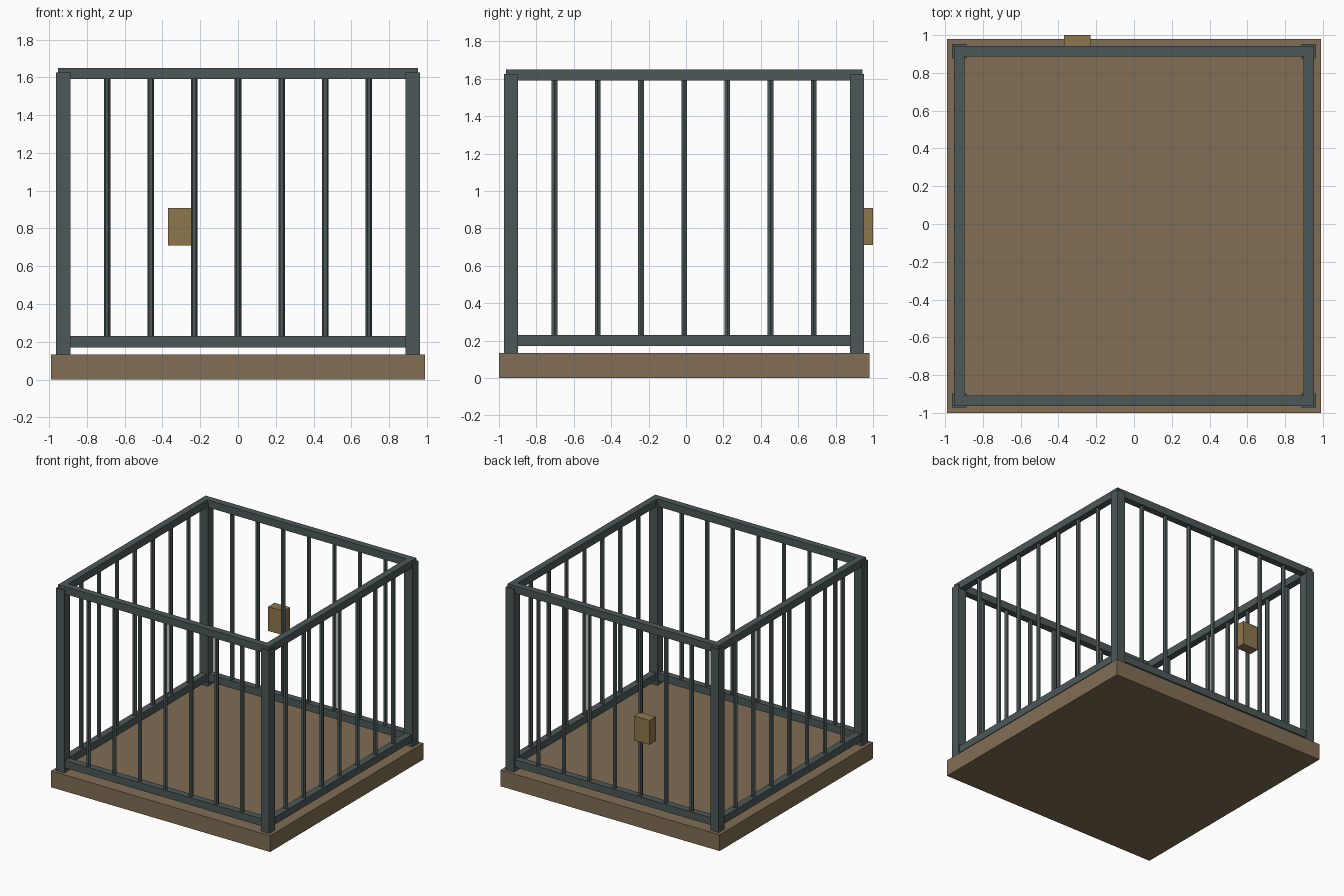
import bpy, bmesh
from mathutils import Matrix

if "Cube" in bpy.data.objects:
    bpy.data.objects.remove(bpy.data.objects["Cube"])

CY = -0.01      # centre of the enclosure in y
R = 0.925       # distance from centre to each wall line


def material(name, rgb):
    m = bpy.data.materials.new(name)
    m.diffuse_color = (*rgb, 1)
    m.use_nodes = True
    m.node_tree.nodes["Principled BSDF"].inputs["Base Color"].default_value = m.diffuse_color
    return m


STEEL = material("dark_steel", (0.075, 0.098, 0.098))
WOOD = material("floor_wood", (0.22, 0.155, 0.09))
BRASS = material("lock_brass", (0.27, 0.18, 0.075))


def finish(name, bm, mat):
    me = bpy.data.meshes.new(name)
    bm.to_mesh(me)
    bm.free()
    me.materials.append(mat)
    ob = bpy.data.objects.new(name, me)
    bpy.context.collection.objects.link(ob)


def box(name, lo, hi, mat):
    bm = bmesh.new()
    mid = [(a + b) / 2 for a, b in zip(lo, hi)]
    size = [b - a for a, b in zip(lo, hi)]
    bmesh.ops.create_cube(bm, size=1, matrix=Matrix.Translation(mid) @ Matrix.Diagonal((*size, 1)))
    finish(name, bm, mat)


def bar(name, x, y):
    # hexagonal bar with a corner on the x axis
    bm = bmesh.new()
    z0, z1, r = 0.22, 1.60, 0.0175
    bmesh.ops.create_cone(bm, cap_ends=True, segments=6, radius1=r, radius2=r, depth=z1 - z0,
                          matrix=Matrix.Translation((x, y, (z0 + z1) / 2)) @ Matrix.Rotation(1.5707963, 4, 'Z'))
    finish(name, bm, STEEL)


# floor slab
box("floor", (-0.99, -1.0, 0), (0.99, 0.98, 0.133), WOOD)

# corner posts
for sx, nx in ((-1, "left"), (1, "right")):
    for sy, ny in ((-1, "front"), (1, "back")):
        x, y, h = sx * R, CY + sy * R, 0.0375
        box(f"{ny}_{nx}_post", (x - h, y - h, 0.133), (x + h, y + h, 1.625), STEEL)

# rails and bars on the four walls
W = 0.0275
for s, n_y, n_x in ((-1, "front", "left"), (1, "back", "right")):
    for level, z0, z1, e in (("bottom", 0.17, 0.23, 0.89), ("top", 1.59, 1.65, 0.9525)):
        y, x = CY + s * R, s * R
        box(f"{n_y}_{level}_rail", (-e, y - W, z0), (e, y + W, z1), STEEL)
        e = min(e, R - W)
        box(f"{n_x}_{level}_rail", (x - W, CY - e, z0), (x + W, CY + e, z1), STEEL)
    for i in range(-3, 4):
        bar(f"{n_y}_bar_{i + 4}", i * 0.231, CY + s * R)
        bar(f"{n_x}_bar_{i + 4}", s * R, CY + i * 0.231)

# lock box on the back wall
box("lock_box", (-0.37, 0.918, 0.71), (-0.23, 1.0, 0.908), BRASS)
